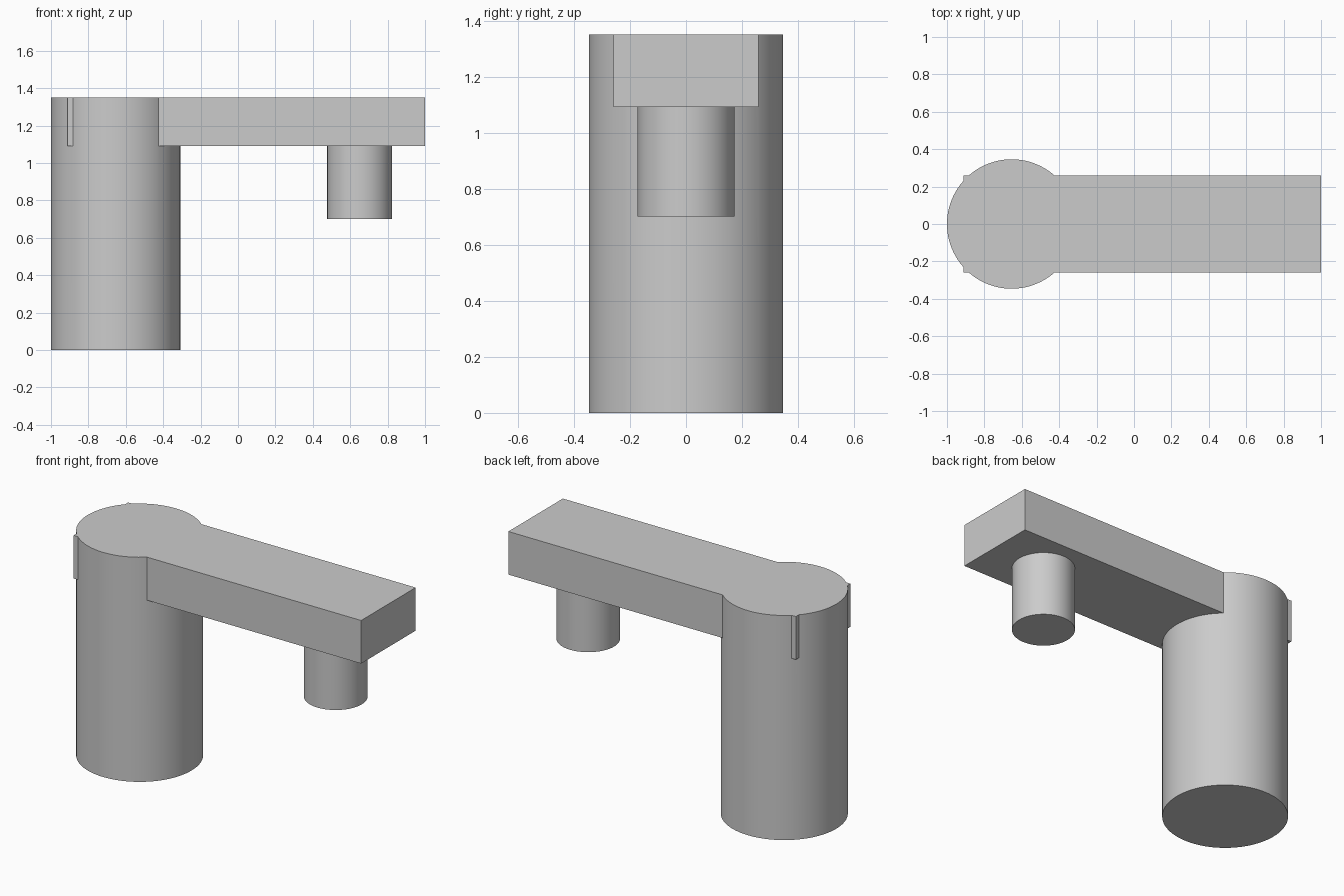
import bpy

if "Cube" in bpy.data.objects:
    bpy.data.objects.remove(bpy.data.objects["Cube"])


def cylinder(name, x, radius, z0, z1):
    bpy.ops.mesh.primitive_cylinder_add(
        vertices=96, radius=radius, depth=z1 - z0, location=(x, 0, (z0 + z1) / 2))
    ob = bpy.context.object
    ob.name = name
    return ob


def box(name, x0, x1, width, z0, z1):
    bpy.ops.mesh.primitive_cube_add(size=1, location=((x0 + x1) / 2, 0, (z0 + z1) / 2))
    ob = bpy.context.object
    ob.name = name
    ob.scale = (x1 - x0, width, z1 - z0)
    bpy.ops.object.transform_apply(location=False, rotation=False, scale=True)
    return ob


def fuse(base, other):
    mod = base.modifiers.new("union", 'BOOLEAN')
    mod.operation = 'UNION'
    mod.solver = 'EXACT'
    mod.object = other
    bpy.ops.object.select_all(action='DESELECT')
    base.select_set(True)
    bpy.context.view_layer.objects.active = base
    bpy.ops.object.modifier_apply(modifier=mod.name)
    bpy.data.objects.remove(other, do_unlink=True)


# Tall round post, flat arm through its top, short peg under the arm's end
post = cylinder("post_with_arm_and_peg", -0.654, 0.346, 0.0, 1.35)
arm = box("arm", -0.912, 1.0, 0.518, 1.091, 1.35)
peg = cylinder("peg", 0.65, 0.173, 0.70, 1.2)

# Fuse into one solid with a clean flush top
fuse(arm, peg)
fuse(post, arm)

bpy.ops.object.shade_smooth_by_angle()
